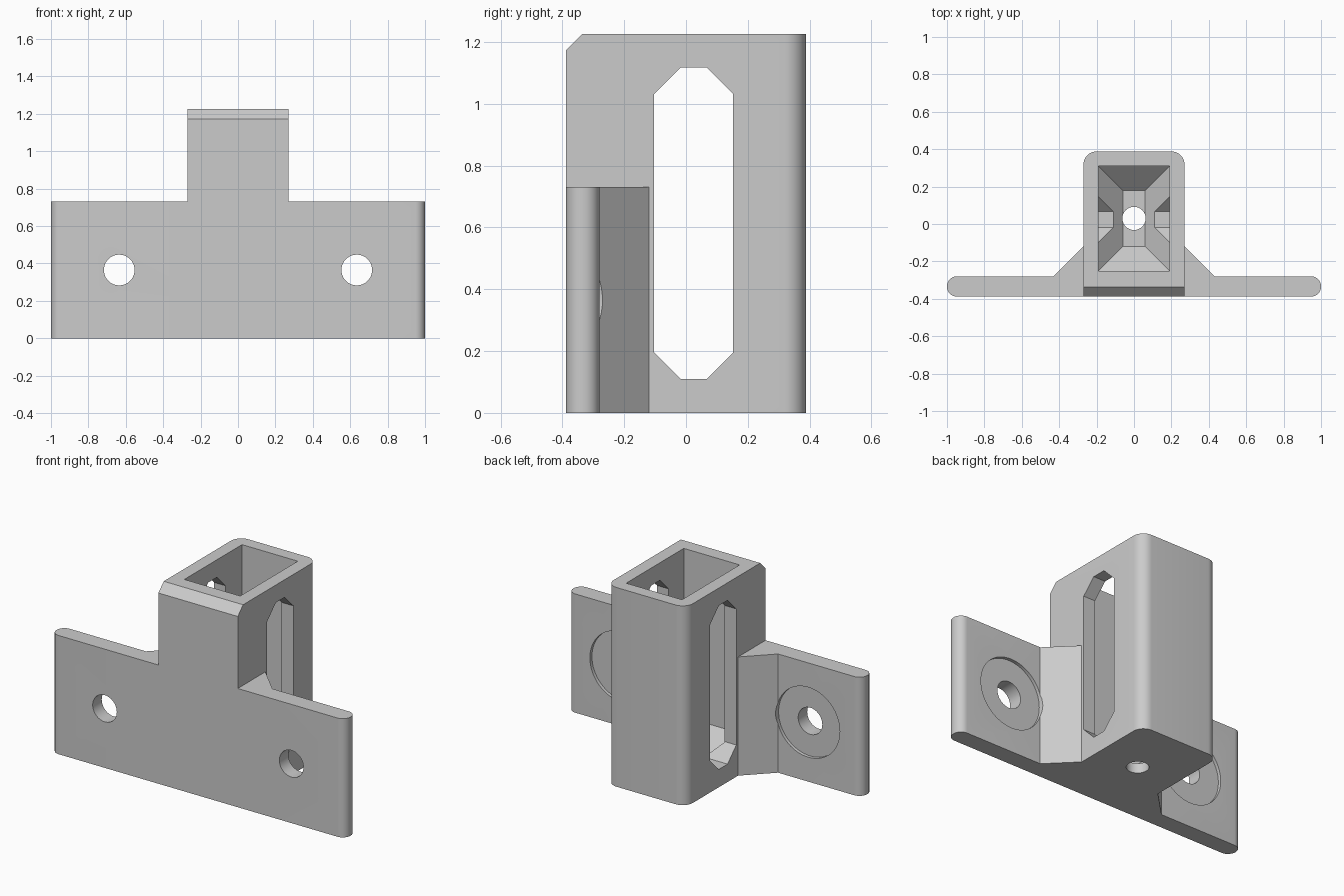
import bpy, bmesh, math
from mathutils import Vector

cube = bpy.data.objects.get("Cube")
if cube:
    bpy.data.objects.remove(cube, do_unlink=True)

grey = bpy.data.materials.new("light_grey")
grey.use_nodes = True
colour = (0.6, 0.6, 0.6, 1)
grey.diffuse_color = colour
grey.node_tree.nodes["Principled BSDF"].inputs["Base Color"].default_value = colour


def make_object(name, bm):
    bmesh.ops.recalc_face_normals(bm, faces=bm.faces)
    mesh = bpy.data.meshes.new(name)
    bm.to_mesh(mesh)
    bm.free()
    mesh.materials.append(grey)
    obj = bpy.data.objects.new(name, mesh)
    bpy.context.collection.objects.link(obj)
    return obj


def prism(name, outline, low, high, axis="z"):
    """Extrude a 2D outline along z (points are x, y) or x (points are y, z)."""
    place = {"z": lambda a, b, t: (a, b, t), "x": lambda a, b, t: (t, a, b)}[axis]
    bm = bmesh.new()
    face = bm.faces.new([bm.verts.new(place(a, b, low)) for a, b in outline])
    new = bmesh.ops.extrude_face_region(bm, geom=[face])["geom"]
    step = Vector(place(0, 0, high - low))
    bmesh.ops.translate(bm, vec=step, verts=[v for v in new if isinstance(v, bmesh.types.BMVert)])
    return make_object(name, bm)


def arc(cx, cy, r, start, steps=10):
    """Quarter circle, counter-clockwise from a start angle in degrees."""
    angles = [math.radians(start + 90 * i / steps) for i in range(steps + 1)]
    return [(cx + r * math.cos(a), cy + r * math.sin(a)) for a in angles]


def cylinder(name, r, centre, depth, along_y=False):
    bm = bmesh.new()
    bmesh.ops.create_cone(bm, cap_ends=True, segments=64, radius1=r, radius2=r, depth=depth)
    obj = make_object(name, bm)
    obj.location = centre
    if along_y:
        obj.rotation_euler.x = math.pi / 2
    return obj


def combine(target, other, operation):
    mod = target.modifiers.new(operation, "BOOLEAN")
    mod.operation, mod.solver, mod.object = operation, "EXACT", other
    other.hide_render = True
    bpy.context.view_layer.update()
    bpy.context.view_layer.objects.active = target
    bpy.ops.object.modifier_apply(modifier=mod.name)
    bpy.data.objects.remove(other, do_unlink=True)


FRONT, BACK, TOP = -0.388, 0.388, 1.225
HALF, FLANGE_BACK, FLANGE_TOP = 0.27, -0.28, 0.73

# Upright socket with rounded back corners
r = 0.07
outline = [(-HALF, FRONT), (HALF, FRONT)]
outline += arc(HALF - r, BACK - r, r, 0) + arc(r - HALF, BACK - r, r, 90)
bracket = prism("wall_bracket", outline, 0, TOP)

# Mounting flange with rounded ends and sloping gussets
r = 0.052
outline = arc(r - 1, FLANGE_BACK - r, r, 90) + arc(r - 1, FRONT + r, r, 180)
outline += arc(1 - r, FRONT + r, r, 270) + arc(1 - r, FLANGE_BACK - r, r, 0)
outline += [(0.43, FLANGE_BACK), (HALF, -0.12), (-HALF, -0.12), (-0.43, FLANGE_BACK)]
combine(bracket, prism("flange", outline, 0, FLANGE_TOP), "UNION")

# Bevel along the front top edge
wedge = [(FRONT - 0.1, TOP - 0.152), (FRONT + 0.152, TOP + 0.1), (FRONT - 0.1, TOP + 0.1)]
combine(bracket, prism("bevel_cutter", wedge, -0.5, 0.5, "x"), "DIFFERENCE")

# Rectangular pocket that narrows to a small floor
bm = bmesh.new()
rings = []
for inset, z in ((0.13, 0.06), (0, 0.19), (0, TOP + 0.1)):
    x, y0, y1 = 0.19 - inset, -0.25 + inset, 0.31 - inset
    rings.append([bm.verts.new((a, b, z)) for a, b in ((-x, y0), (x, y0), (x, y1), (-x, y1))])
for a, b in zip(rings, rings[1:]):
    for i in range(4):
        j = (i + 1) % 4
        bm.faces.new((a[i], a[j], b[j], b[i]))
bm.faces.new(rings[0])
bm.faces.new(rings[-1])
combine(bracket, make_object("pocket_cutter", bm), "DIFFERENCE")

# Tall side slots with cut corners
y0, y1, z0, z1, c = -0.103, 0.152, 0.11, 1.117, 0.085
slot = [(y0 + c, z0), (y1 - c, z0), (y1, z0 + c), (y1, z1 - c),
        (y1 - c, z1), (y0 + c, z1), (y0, z1 - c), (y0, z0 + c)]
combine(bracket, prism("slot_cutter", slot, -0.5, 0.5, "x"), "DIFFERENCE")

# Drain hole in the floor
combine(bracket, cylinder("drain_cutter", 0.062, (0, 0.03, 0), 0.4), "DIFFERENCE")

# Screw holes with shallow washer recesses on the back
for side in (-1, 1):
    x, z = side * 0.635, 0.365
    combine(bracket, cylinder("screw_cutter", 0.082, (x, FRONT, z), 0.5, True), "DIFFERENCE")
    recess = cylinder("washer_cutter", 0.215, (x, FLANGE_BACK + 0.08, z), 0.2, True)
    combine(bracket, recess, "DIFFERENCE")

bpy.ops.object.select_all(action="DESELECT")
bracket.select_set(True)
bpy.context.view_layer.objects.active = bracket
bpy.ops.object.shade_smooth_by_angle(angle=math.radians(30))
